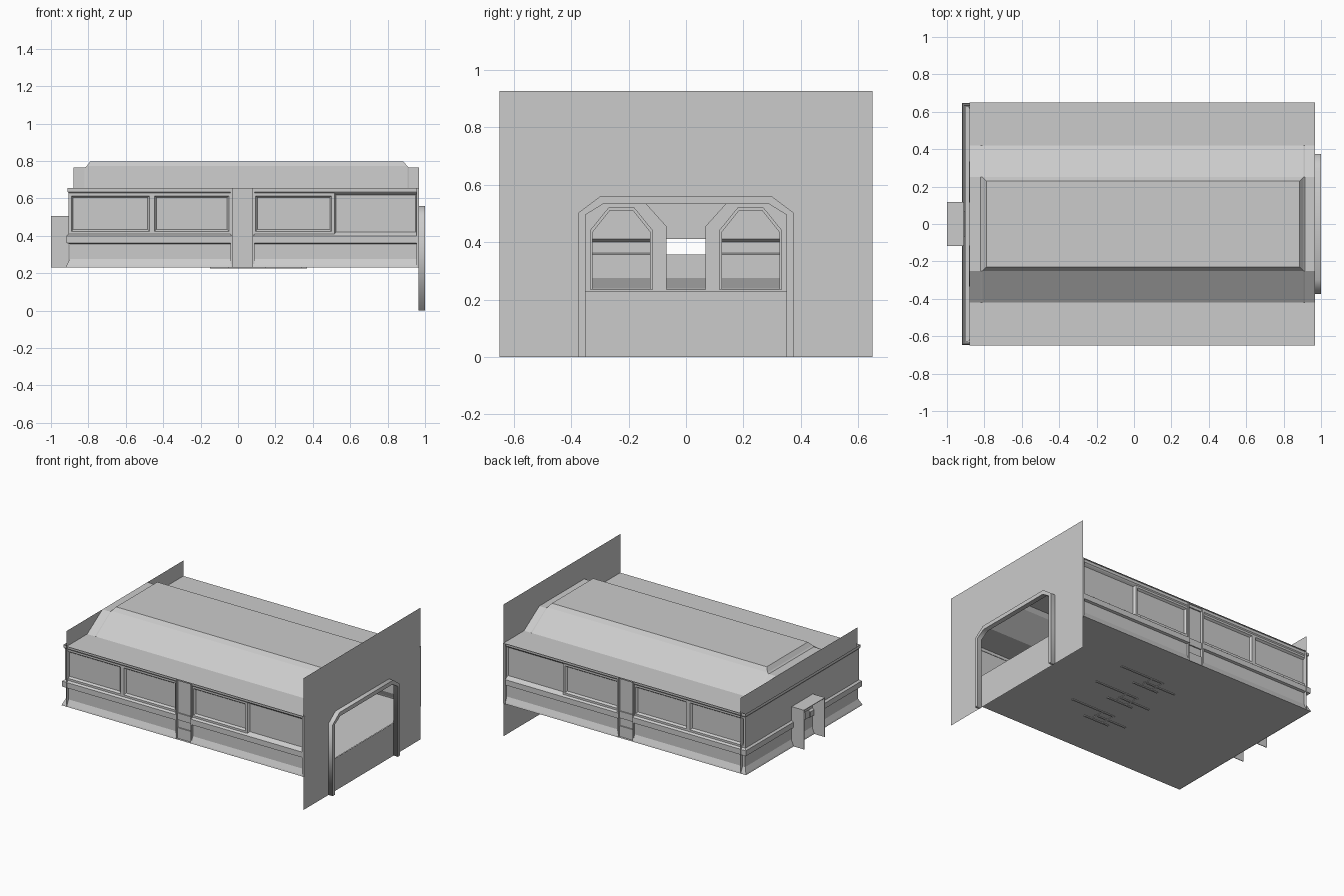
import bpy, bmesh, math
from mathutils import Vector

if "Cube" in bpy.data.objects:
    bpy.data.objects.remove(bpy.data.objects["Cube"])


def finish(name, bm):
    me = bpy.data.meshes.new(name)
    bm.to_mesh(me)
    bm.free()
    ob = bpy.data.objects.new(name, me)
    bpy.context.collection.objects.link(ob)
    return ob


def box(name, x, y, z):
    bm = bmesh.new()
    bmesh.ops.create_cube(bm, size=1)
    for v in bm.verts:
        v.co = Vector([(a[0] + a[1]) / 2 + c * (a[1] - a[0]) for a, c in zip((x, y, z), v.co)])
    return finish(name, bm)


def sheet(name, rows):
    """Grid surface from rows of points."""
    bm = bmesh.new()
    vs = [[bm.verts.new(p) for p in r] for r in rows]
    faces = [[bm.faces.new((a[i], a[i + 1], b[i + 1], b[i])) for i in range(len(a) - 1)]
             for a, b in zip(vs, vs[1:])]
    return bm, faces


def profile_yz(name, loops, x, depth=0):
    """Flat (y, z) outline with holes, standing at x, optionally extruded."""
    cu = bpy.data.curves.new(name, 'CURVE')
    cu.dimensions = '2D'
    cu.fill_mode = 'BOTH'
    cu.extrude = depth / 2
    for pts in loops:
        s = cu.splines.new('POLY')
        s.points.add(len(pts) - 1)
        for p, (y, z) in zip(s.points, pts):
            p.co = (y, z, 0, 1)
        s.use_cyclic_u = True
    ob = bpy.data.objects.new(name, cu)
    bpy.context.collection.objects.link(ob)
    ob.rotation_euler = (math.pi / 2, 0, math.pi / 2)
    ob.location.x = x
    return ob


def panel(bm, face, border, bevel, move):
    """Bordered panel whose centre is sunk or raised by move."""
    bmesh.ops.inset_individual(bm, faces=[face], thickness=border)
    bmesh.ops.inset_individual(bm, faces=[face], thickness=bevel)
    for v in face.verts:
        v.co += Vector(move)


def mirrored(pts):
    return pts + [(-y, z) for y, z in reversed(pts)]


FLOOR, EAVE = 0.23, 0.655
# wall section: (outward offset, height)
SECTION = [(0.015, FLOOR), (0.012, 0.24), (-0.004, 0.275), (-0.004, 0.357), (0.013, 0.362),
           (0.013, 0.40), (0.0, 0.41), (0.0, 0.628), (0.006, 0.635), (0.006, EAVE)]
BAND, RAIL, PILASTER = 6, (3, 4, 5), 2

# long side walls with sunken panels and a gap for the pilaster
for s, side in ((-1, "front"), (1, "back")):
    rows = [[(x if x > -0.9 else x - d, s * (0.632 + d), z)
             for x in (0.96, 0.515, 0.08, -0.035, -0.46, -0.905)] for d, z in SECTION]
    bm, f = sheet(side, rows)
    for i in (0, 1, 3, 4):
        panel(bm, f[BAND][i], 0.02, 0.014, (0, -s * 0.014, 0))
    bmesh.ops.delete(bm, geom=[r[PILASTER] for r in f], context='FACES')
    finish(side + "_side_wall", bm)
    # pilaster channel with ribs and bands
    y = sorted((s * 0.617, s * 0.622))
    box(side + "_pilaster_back", (-0.035, 0.08), y, (FLOOR, EAVE))
    for x in (-0.04, 0.078):
        box(side + "_pilaster_rib", (x, x + 0.01), sorted((s * 0.617, s * 0.64)), (FLOOR, EAVE))
    for z0, z1 in ((FLOOR, 0.305), (0.36, 0.408), (0.635, EAVE)):
        box(side + "_pilaster_band", (-0.03, 0.078), sorted((s * 0.617, s * 0.63)), (z0, z1))

# far end wall, open at the rail in the middle
rows = [[(-0.905 - d, y if abs(y) < 0.1 else math.copysign(0.632 + d, y), z)
         for y in (-0.6, -0.068, 0.068, 0.6)] for d, z in SECTION]
bm, f = sheet("end", rows)
bmesh.ops.delete(bm, geom=[f[i][1] for i in RAIL], context='FACES')
finish("far_end_wall", bm)

# floor
bm, f = sheet("floor", [[(x, y, FLOOR) for x in (-0.917, 0.965)] for y in (-0.647, 0.647)])
finish("floor", bm)

# shallow channels under the floor
for x0, y0 in ((-0.12, 0.25), (-0.12, 0.0), (-0.15, -0.27)):
    for dx, dy, length in ((0, 0, 0.25), (0.16, 0.06, 0.33), (0.1, -0.05, 0.2)):
        box("floor_channel", (x0 + dx, x0 + dx + length), (y0 + dy, y0 + dy + 0.012), (0.225, FLOOR))
    for dx in (0.14, 0.23):
        box("floor_channel_link", (x0 + dx, x0 + dx + 0.012), (y0 - 0.05, y0 + 0.07), (0.226, FLOOR))

# vaulted roof with a raised centre panel; lower strips at both ends
RIDGE = [(-0.65, EAVE), (-0.42, EAVE), (-0.25, 0.772), (0.25, 0.772), (0.42, EAVE), (0.65, EAVE)]
XS = [(-0.88, -0.008), (-0.82, -0.008), (-0.81, 0), (0.905, 0), (0.915, -0.008), (0.967, -0.008)]
rows = [[(x, y, z + (dz if z > 0.7 else 0)) for x, dz in XS] for y, z in RIDGE]
bm, f = sheet("roof", rows)
panel(bm, f[2][2], 0.05, 0.03, (0, 0, 0.026))
finish("roof", bm)

# inner partition with two arched openings and a middle passage
arch = [(0.125, 0.235), (0.125, 0.435), (0.185, 0.51), (0.265, 0.51), (0.325, 0.435), (0.325, 0.235)]
arch_out = [(0.115, 0.235), (0.115, 0.44), (0.18, 0.52), (0.27, 0.52), (0.335, 0.44), (0.335, 0.235)]
flip = lambda p: [(-y, z) for y, z in p]
passage = mirrored([(0.068, 0.235), (0.068, 0.455), (0.14, 0.535)])
profile_yz("inner_partition",
           [mirrored([(0.65, FLOOR), (0.65, 0.764)]), arch, flip(arch), passage], -0.88)
for a, b in ((arch, arch_out), (flip(arch), flip(arch_out))):
    profile_yz("arch_frame", [b + a[::-1]], -0.877, 0.012)

# vestibule hood at the far end
for y in (-0.115, 0.115):
    box("vestibule_cheek", (-1.0, -0.905), (y - 0.002, y + 0.002), (FLOOR, 0.505))
box("vestibule_top", (-1.0, -0.905), (-0.117, 0.117), (0.502, 0.506))

# large entrance wall with chamfered doorway
door = mirrored([(0.35, FLOOR), (0.35, 0.495), (0.29, 0.532)])
profile_yz("entrance_wall", [mirrored([(0.65, 0.0), (0.65, 0.927)]), door], 0.967)
frame = [(0.375, 0), (0.375, 0.502), (0.298, 0.56), (-0.298, 0.56), (-0.375, 0.502), (-0.375, 0),
         (-0.35, 0), (-0.35, 0.495), (-0.29, 0.532), (0.29, 0.532), (0.35, 0.495), (0.35, 0)]
profile_yz("doorway_frame", [frame], 0.983, 0.034)
# side trim on the entrance wall ends
for s in (-1, 1):
    box("entrance_trim", (0.955, 0.968), sorted((s * 0.63, s * 0.65)), (FLOOR, EAVE))
